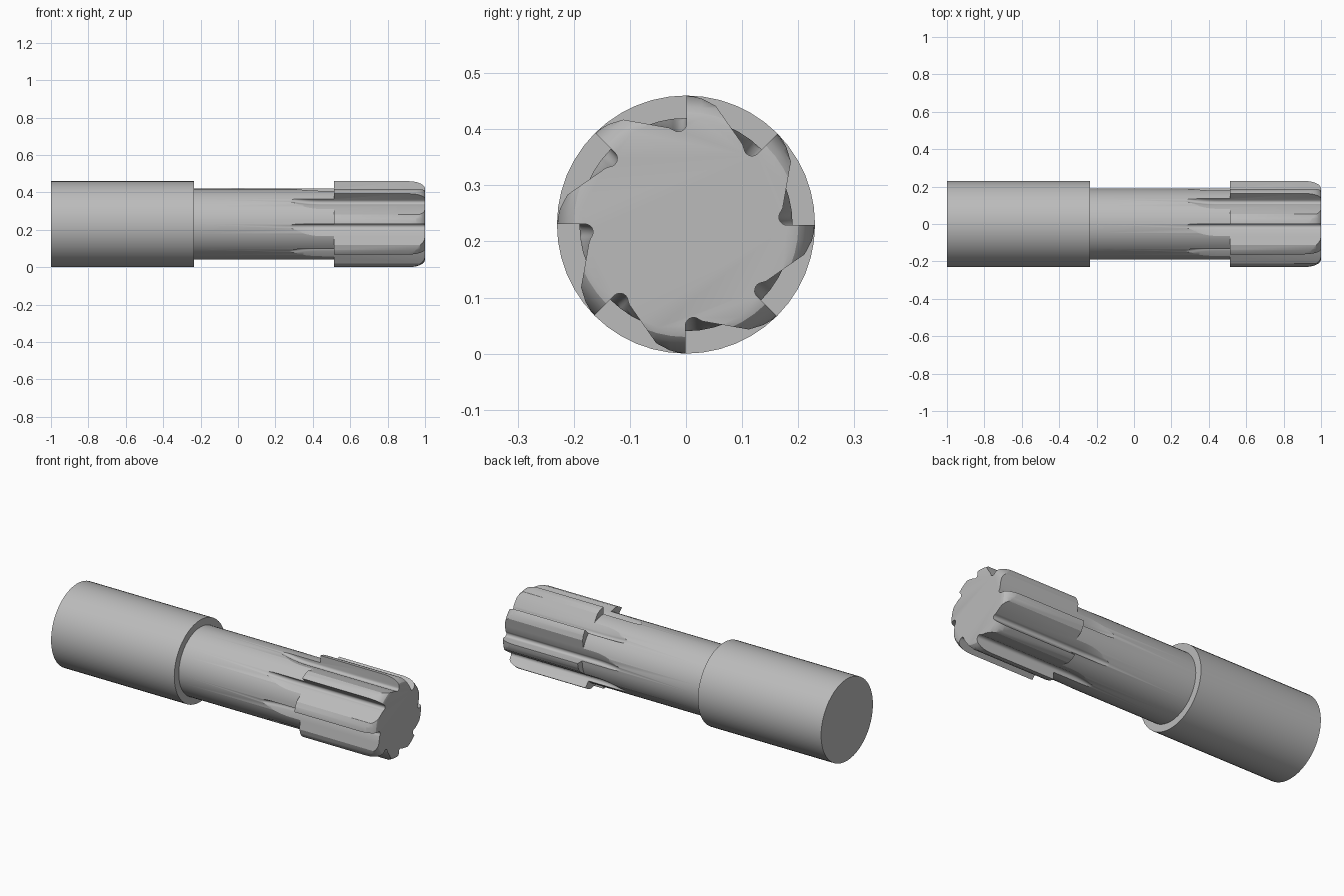
import bpy, bmesh, math

if "Cube" in bpy.data.objects:
    bpy.data.objects.remove(bpy.data.objects["Cube"])

R = 0.23          # shank and cutting radius
NECK = 0.19       # neck radius
SIDES = 48
TEETH = 8

steel = bpy.data.materials.new("grey steel")
steel.diffuse_color = (0.5, 0.5, 0.5, 1)
steel.use_nodes = True
steel.node_tree.nodes["Principled BSDF"].inputs["Base Color"].default_value = steel.diffuse_color


def loft(name, rings):
    """Closed solid through a list of rings with equal point counts."""
    bm = bmesh.new()
    rows = [[bm.verts.new(p) for p in ring] for ring in rings]
    n = len(rows[0])
    for a, b in zip(rows, rows[1:]):
        for i in range(n):
            j = (i + 1) % n
            bm.faces.new((a[i], a[j], b[j], b[i]))
    bm.faces.new(rows[0])
    bm.faces.new(rows[-1])
    bmesh.ops.recalc_face_normals(bm, faces=bm.faces)
    mesh = bpy.data.meshes.new(name)
    bm.to_mesh(mesh)
    bm.free()
    mesh.materials.append(steel)
    obj = bpy.data.objects.new(name, mesh)
    bpy.context.collection.objects.link(obj)
    return obj


def circle(x, r):
    return [(x, r * math.cos(t), R + r * math.sin(t))
            for t in (math.tau * i / SIDES for i in range(SIDES))]


# Shank, neck and rounded cutting head as one turned body
outline = [(-1, R), (-0.235, R), (-0.235, NECK), (0.512, NECK), (0.512, R), (0.91, R)]
for k in range(1, 7):
    a = math.pi / 2 * k / 6
    outline.append((0.91 + 0.09 * math.sin(a), NECK + 0.04 * math.cos(a)))
body = loft("reamer_body", [circle(x, r) for x, r in outline])

# Flute section: radial cutting face, round gullet, sloped back, relieved land
section = [(0.001, 0.30), (0.001, 0.18)]
for k in range(1, 8):
    a = math.radians(-150 * k / 8)
    section.append((-0.0135 + 0.0145 * math.cos(a), 0.18 + 0.0145 * math.sin(a)))
section += [(-0.030, 0.1725), (-0.112, 0.187), (-0.138, 0.179), (-0.1645, 0.1635), (-0.20, 0.20)]

# Flute runs straight through the head, then curves out of the neck
stations = [1.05, 0.45] + [0.45 - 0.02 * k for k in range(1, 12)]


def flute_ring(x, turn):
    lift = 0.74 * max(0, 0.45 - x) ** 2
    c, s = math.cos(turn), math.sin(turn)
    return [(x, y * c - (z + lift) * s, R + y * s + (z + lift) * c) for y, z in section]


cutters = []
for i in range(TEETH):
    turn = math.tau * i / TEETH
    cutter = loft("flute_cutter", [flute_ring(x, turn) for x in stations])
    cutter.hide_render = True
    cutters.append(cutter)
    cut = body.modifiers.new("flute", 'BOOLEAN')
    cut.operation = 'DIFFERENCE'
    cut.solver = 'EXACT'
    cut.object = cutter

# Apply the cuts and remove the cutters
bpy.context.view_layer.objects.active = body
body.select_set(True)
for m in list(body.modifiers):
    bpy.ops.object.modifier_apply(modifier=m.name)
for cutter in cutters:
    bpy.data.objects.remove(cutter)

bpy.ops.object.shade_smooth_by_angle(angle=math.radians(25))
